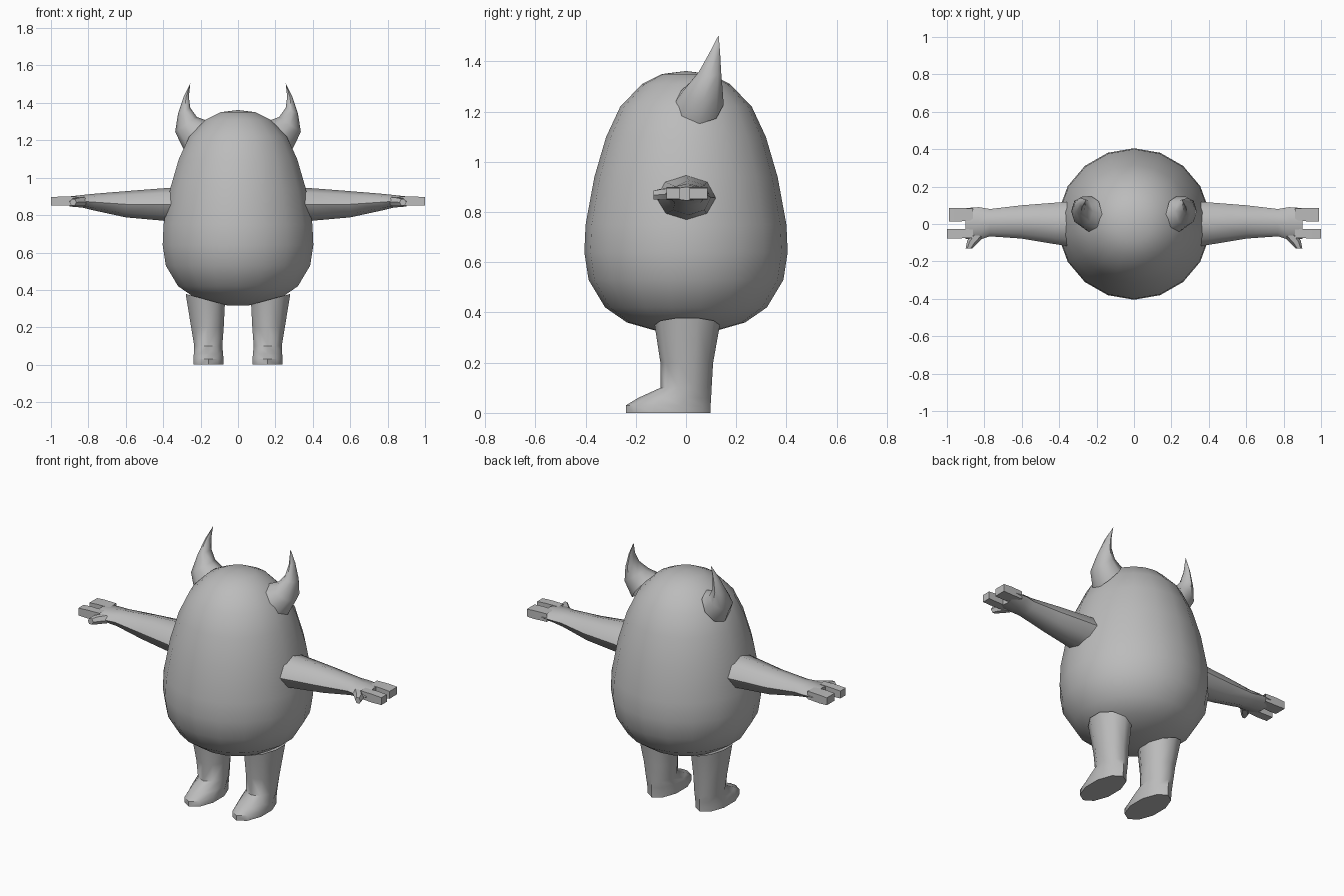
import bpy, bmesh, math
from mathutils import Vector

if "Cube" in bpy.data.objects:
    bpy.data.objects.remove(bpy.data.objects["Cube"])

skin = bpy.data.materials.new("grey skin")
skin.diffuse_color = (0.5, 0.5, 0.5, 1)
skin.use_nodes = True
skin.node_tree.nodes["Principled BSDF"].inputs["Base Color"].default_value = skin.diffuse_color


def loft(name, rings, n=8, turn=0.0, cap_start=False, cap_end=False, tip=None, angle=50):
    """Skin a row of elliptical rings given as (centre, half axis u, half axis v)."""
    bm = bmesh.new()
    rows = []
    for c, u, v in rings:
        c, u, v = Vector(c), Vector(u), Vector(v)
        row = []
        for i in range(n):
            a = turn + math.tau * i / n
            row.append(bm.verts.new(c + u * math.cos(a) + v * math.sin(a)))
        rows.append(row)
    for a, b in zip(rows, rows[1:]):
        for i in range(n):
            j = (i + 1) % n
            bm.faces.new((a[i], a[j], b[j], b[i]))
    if cap_start:
        bm.faces.new(rows[0])
    if cap_end:
        bm.faces.new(rows[-1])
    if tip:
        t = bm.verts.new(tip)
        for i in range(n):
            bm.faces.new((rows[-1][i], rows[-1][(i + 1) % n], t))
    bmesh.ops.recalc_face_normals(bm, faces=bm.faces)
    # open shells: make sure the sides face outwards
    f = bm.faces[0] if bm.faces else None
    bm.faces.ensure_lookup_table()
    f = bm.faces[0]
    if f.normal.dot(f.calc_center_median() - (Vector(rings[0][0]) + Vector(rings[1][0])) / 2) < 0:
        bmesh.ops.reverse_faces(bm, faces=bm.faces)
    me = bpy.data.meshes.new(name)
    bm.to_mesh(me)
    bm.free()
    me.materials.append(skin)
    ob = bpy.data.objects.new(name, me)
    bpy.context.collection.objects.link(ob)
    bpy.ops.object.select_all(action='DESELECT')
    ob.select_set(True)
    bpy.context.view_layer.objects.active = ob
    bpy.ops.object.shade_smooth_by_angle(angle=math.radians(angle))
    return ob


def mirrored(ob):
    """Repeat a right-hand part on the left."""
    m = ob.modifiers.new("mirror", 'MIRROR')
    m.use_axis[0] = True
    m.use_mirror_merge = False


def along_x(x, y0, y1, z0, z1):
    return ((x, (y0 + y1) / 2, (z0 + z1) / 2), (0, (y1 - y0) / 2, 0), (0, 0, (z1 - z0) / 2))


def along_z(z, x0, x1, y0, y1, tilt=0):
    return (((x0 + x1) / 2, (y0 + y1) / 2, z), ((x1 - x0) / 2, 0, tilt), (0, (y1 - y0) / 2, 0))


# egg-shaped body
profile = [(0.318, 0.06), (0.33, 0.13), (0.36, 0.235), (0.42, 0.322), (0.53, 0.388), (0.64, 0.405),
           (0.75, 0.4), (0.94, 0.365), (1.1, 0.318), (1.22, 0.262), (1.31, 0.175), (1.35, 0.095)]
body = loft("body", [along_z(z, -r * 1.01, r * 1.01, -r, r) for z, r in profile],
            n=18, turn=math.pi / 18, cap_start=True, tip=(0, 0, 1.362))

# legs with feet pointing forward
mirrored(loft("leg", [
    along_z(0.35, 0.065, 0.285, -0.125, 0.135, 0.03),
    along_z(0.2, 0.072, 0.255, -0.102, 0.108),
    along_z(0.1, 0.08, 0.238, -0.102, 0.102),
    along_z(0.06, 0.076, 0.24, -0.19, 0.1),
    along_z(0.03, 0.073, 0.243, -0.24, 0.098),
    along_z(0.0, 0.073, 0.243, -0.24, 0.097)], n=10, turn=math.pi / 10, cap_end=True))

# arms held out sideways, ending in a flat palm
mirrored(loft("arm", [
    along_x(0.345, -0.12, 0.12, 0.765, 0.947),
    along_x(0.42, -0.108, 0.114, 0.772, 0.942),
    along_x(0.6, -0.078, 0.1, 0.788, 0.928),
    along_x(0.77, -0.066, 0.08, 0.825, 0.914),
    along_x(0.83, -0.085, 0.09, 0.84, 0.908),
    along_x(0.9, -0.08, 0.085, 0.846, 0.9)], cap_end=True))

# two broad fingers and a thumb
half = math.pi / 4
k = 1.35
for name, y0, y1, end in (("back_finger", 0.012, 0.088, 0.99), ("front_finger", -0.078, -0.025, 1.0)):
    mid, w = (y0 + y1) / 2, (y1 - y0) / 2 * k
    mirrored(loft(name, [
        along_x(0.86, mid - w * 0.9, mid + w * 0.9, 0.843, 0.91),
        along_x(0.94, mid - w, mid + w, 0.84, 0.91),
        along_x(end, mid - w, mid + w, 0.843, 0.905)], n=4, turn=half, cap_end=True, angle=30))
mirrored(loft("thumb", [
    ((0.835, -0.06, 0.872), (0.03, 0.01, 0), (0, 0, 0.027)),
    ((0.868, -0.1, 0.87), (0.024, 0.01, 0), (0, 0, 0.025)),
    ((0.882, -0.13, 0.868), (0.018, 0, 0), (0, 0, 0.02))], n=6, cap_end=True))

# curved horns
mirrored(loft("horn", [
    ((0.23, 0.05, 1.228), (0.06, 0, -0.078), (0, 0.1, 0)),
    ((0.278, 0.068, 1.285), (0.058, 0, -0.04), (0, 0.078, 0)),
    ((0.288, 0.095, 1.357), (0.033, 0, -0.016), (0, 0.045, 0)),
    ((0.277, 0.114, 1.432), (0.014, 0, 0), (0, 0.022, 0))], tip=(0.255, 0.13, 1.505)))
